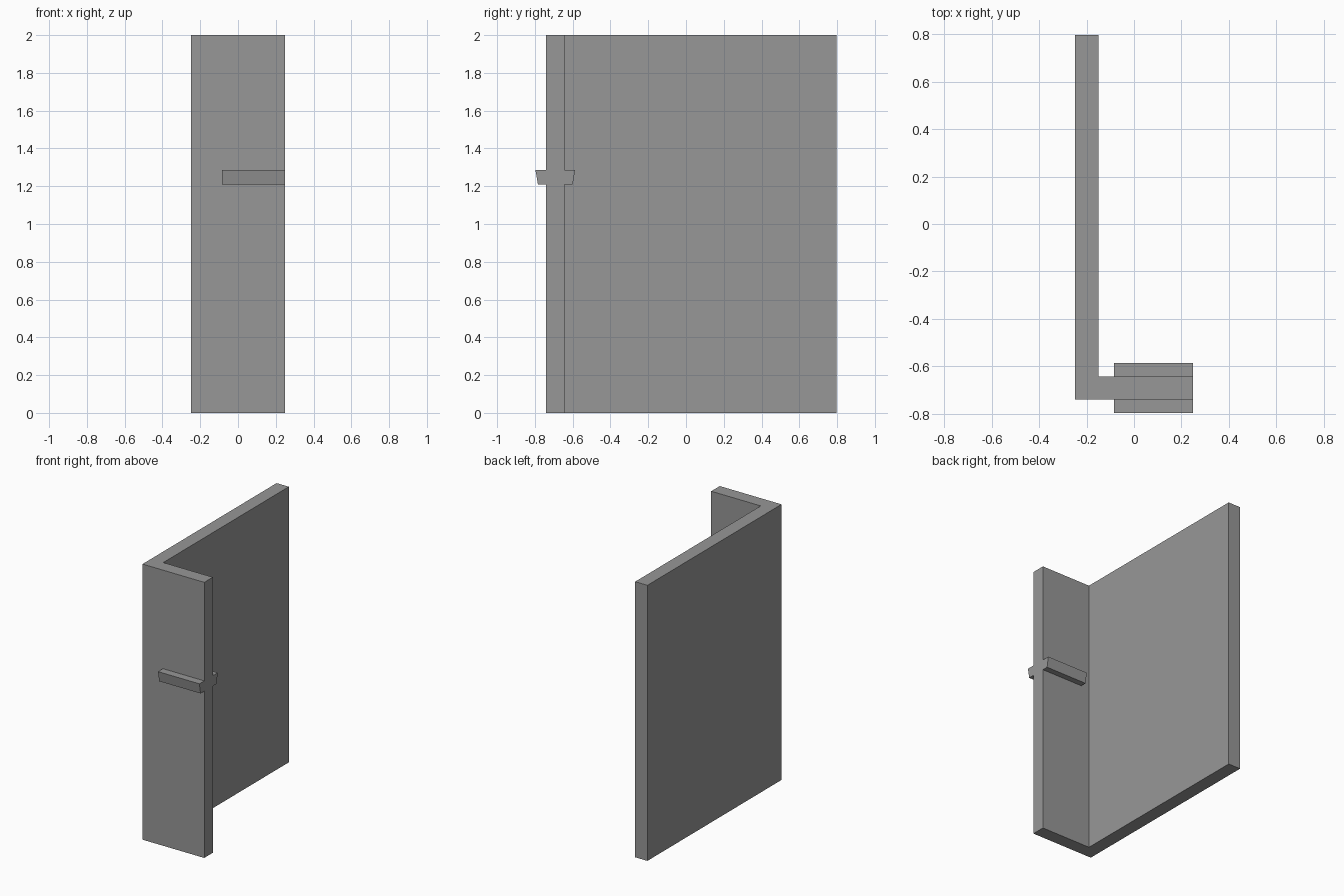
import bpy
import bmesh

cube = bpy.data.objects.get("Cube")
if cube:
    bpy.data.objects.remove(cube, do_unlink=True)

grey = bpy.data.materials.new("plain_grey")
grey.use_nodes = True
colour = (0.31, 0.31, 0.31, 1)
grey.diffuse_color = colour
grey.node_tree.nodes["Principled BSDF"].inputs["Base Color"].default_value = colour


def extrude_profile(name, points, offset):
    """Fill a closed profile and extrude it along an offset."""
    bm = bmesh.new()
    face = bm.faces.new([bm.verts.new(p) for p in points])
    result = bmesh.ops.extrude_face_region(bm, geom=[face], use_keep_orig=True)
    verts = [v for v in result["geom"] if isinstance(v, bmesh.types.BMVert)]
    bmesh.ops.translate(bm, verts=verts, vec=offset)
    bmesh.ops.recalc_face_normals(bm, faces=bm.faces)
    mesh = bpy.data.meshes.new(name)
    bm.to_mesh(mesh)
    bm.free()
    mesh.materials.append(grey)
    obj = bpy.data.objects.new(name, mesh)
    bpy.context.collection.objects.link(obj)
    return obj


left, right = 0.248, -0.248
front, back = -0.741, 0.797
thick = 0.098
inner_x, inner_y = right + thick, front + thick

# L-shaped panel: long wall with a short return at the front
outline = [(right, front), (left, front), (left, inner_y),
           (inner_x, inner_y), (inner_x, back), (right, back)]
extrude_profile("corner_panel", [(x, y, 0) for x, y in outline], (0, 0, 2))

# Grip ledges on both faces of the return, narrower at the bottom
grip_start, low, high = -0.084, 1.21, 1.285
for name, y, side in (("front_grip", front, -1), ("back_grip", inner_y, 1)):
    section = [(y, low), (y + side * 0.043, low),
               (y + side * 0.056, high), (y, high)]
    extrude_profile(name, [(grip_start, a, z) for a, z in section],
                    (left - grip_start, 0, 0))
